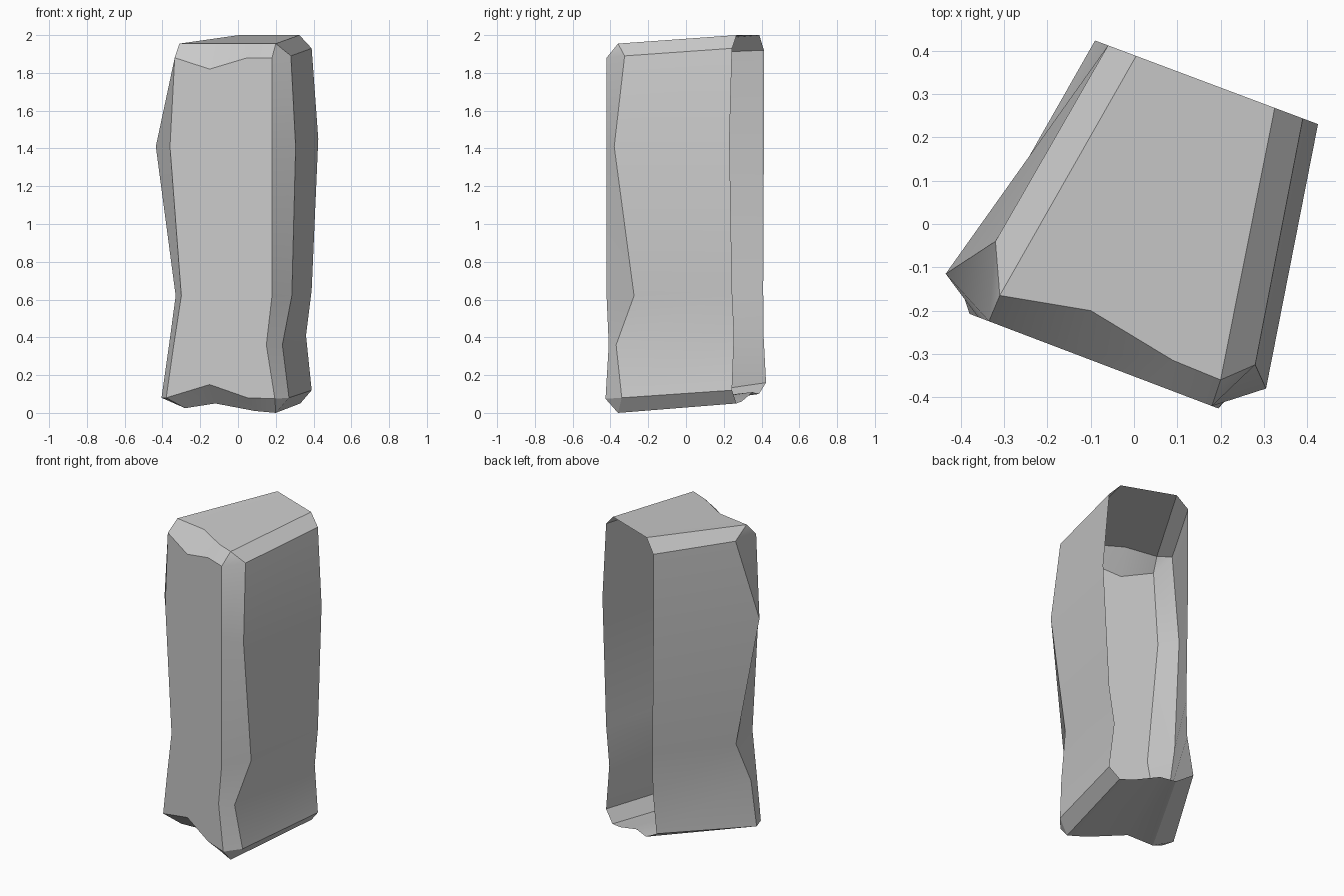
import bpy, bmesh
from math import radians
from mathutils import Vector

if "Cube" in bpy.data.objects:
    bpy.data.objects.remove(bpy.data.objects["Cube"])


def front(x, z):
    # point on the slanted front plane
    return Vector((x, -0.352 - 0.38 * x, z))


def back(x, z):
    # point on the open back plane
    return Vector((x, 0.39 - 0.375 * x, z))


# Upright edges of the stone, each listed from bottom to top
back_left = [back(*p) for p in [(-.09, .16), (-.055, .41), (-.05, .65), (-.06, 1.45), (-.06, 1.92)]]
left = [Vector(p) for p in [(-.405, -.13, .08), (-.365, -.13, .36), (-.33, -.03, .62),
                            (-.435, -.115, 1.41), (-.32, -.04, 1.9)]]
front_left = [front(*p) for p in [(-.38, .08), (-.34, .36), (-.3, .62), (-.36, 1.41), (-.335, 1.88)]]
front_right = [front(*p) for p in [(.195, .075), (.15, .36), (.18, .62), (.18, 1.41), (.18, 1.88)]]
right = [Vector(p) for p in [(.27, -.34, .08), (.235, -.37, .36), (.285, -.275, .62),
                             (.305, -.38, 1.41), (.28, -.325, 1.89)]]
back_right = [back(*p) for p in [(.39, .12), (.36, .41), (.39, .65), (.425, 1.45), (.39, 1.93)]]


def between(t, low, high):
    # front edge between the corners, with its own chipped ends
    mid = [a.lerp(b, t) for a, b in zip(front_left, front_right)]
    return [front(*low)] + mid[1:-1] + [front(*high)]


chip_a = between(.38, (-.15, .15), (-.15, 1.82))
chip_b = between(.75, (.05, .08), (.05, 1.88))
columns = [back_left, left, front_left, chip_a, chip_b, front_right, right, back_right]

# Rims of the top and bottom faces, left to right
top_front = [(-.31, -.165, 1.955), (-.1, -.2, 1.955), (.09, -.315, 1.955), (.2, -.36, 1.955)]
top_back = [back(.005 + .32 * t, 2.0) for t in (0, .41, .78, 1)]
low_front = [(-.28, -.165, .025), (-.12, -.2, .05), (.09, -.31, .01), (.2, -.36, 0)]
low_back = [back(*p) for p in [(.01, .1), (.10, .11), (.255, .06), (.33, .05)]]

bm = bmesh.new()
grid = [[bm.verts.new(p) for p in col] for col in columns]

# Side walls, open at the back
for a, b in zip(grid, grid[1:]):
    for i in range(4):
        bm.faces.new((a[i], b[i], b[i + 1], a[i + 1]))


def cap(level, rim_front, rim_back):
    # chamfered end: bevel strips around a ruled end face
    ring = [col[level] for col in grid]
    f = [bm.verts.new(p) for p in rim_front]
    b = [bm.verts.new(p) for p in rim_back]
    faces = [(ring[0], ring[1], f[0], b[0]), (ring[1], ring[2], f[0]),
             (ring[5], ring[6], f[3]), (ring[6], ring[7], b[3], f[3])]
    for i in range(3):
        faces.append((ring[i + 2], ring[i + 3], f[i + 1], f[i]))
        faces.append((f[i], f[i + 1], b[i + 1], b[i]))
    for face in faces:
        bm.faces.new(face if level else face[::-1])


cap(4, top_front, top_back)
cap(0, low_front, low_back)

mesh = bpy.data.meshes.new("stone_pillar")
bm.to_mesh(mesh)
bm.free()
pillar = bpy.data.objects.new("stone_pillar", mesh)
bpy.context.collection.objects.link(pillar)
bpy.context.view_layer.objects.active = pillar
pillar.select_set(True)
bpy.ops.object.shade_smooth_by_angle(angle=radians(25))
